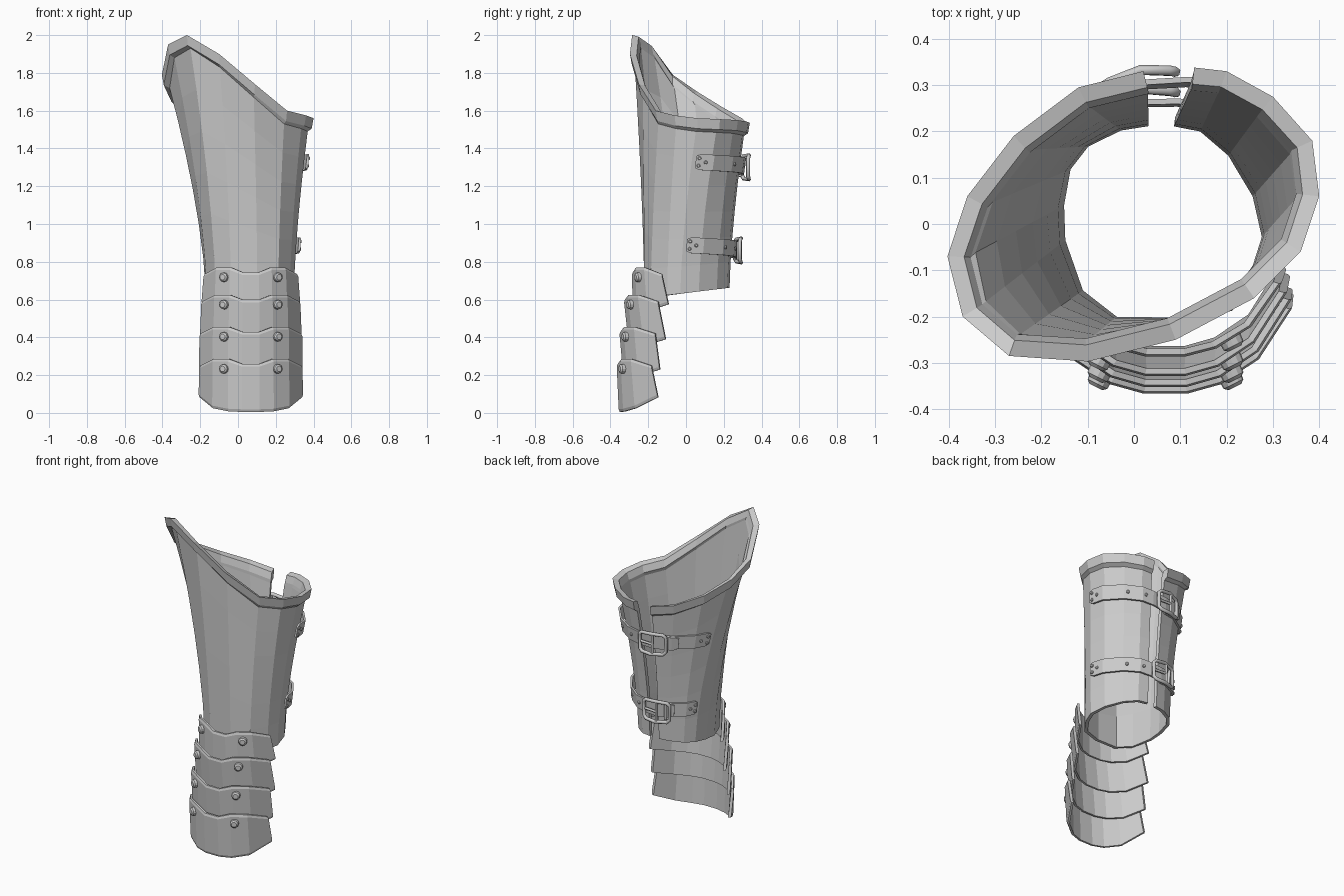
import bpy, bmesh, math
from mathutils import Vector, Matrix

if "Cube" in bpy.data.objects:
    bpy.data.objects.remove(bpy.data.objects["Cube"])


def make(name, bm):
    bmesh.ops.recalc_face_normals(bm, faces=bm.faces)
    me = bpy.data.meshes.new(name)
    bm.to_mesh(me)
    bm.free()
    ob = bpy.data.objects.new(name, me)
    bpy.context.collection.objects.link(ob)
    return ob


def loft(name, cols):
    """Solid from a series of closed cross-sections, capped at both ends."""
    bm = bmesh.new()
    vs = [[bm.verts.new(p) for p in c] for c in cols]
    n = len(cols[0])
    for a, b in zip(vs, vs[1:]):
        for i in range(n):
            k = (i + 1) % n
            bm.faces.new((a[i], a[k], b[k], b[i]))
    bm.faces.new(vs[0])
    bm.faces.new(vs[-1][::-1])
    return make(name, bm)


def stud(name, pos, normal, r, h):
    bm = bmesh.new()
    rot = Vector(normal).to_track_quat('Z', 'Y').to_matrix().to_4x4()
    m = Matrix.Translation(pos) @ rot
    bmesh.ops.create_cone(bm, cap_ends=True, segments=12, radius1=r, radius2=r * .95, depth=h, matrix=m)
    bmesh.ops.create_cone(bm, cap_ends=True, segments=12, radius1=r * .95, radius2=r * .6, depth=h * .4,
                          matrix=m @ Matrix.Translation((0, 0, h * .7)))
    return make(name, bm)


# Forearm shell outlines: top rim (x, y, z) and lower opening (x, y)
TOP = [(.02, .33, 1.53), (-.12, .295, 1.56), (-.26, .19, 1.62), (-.36, .06, 1.70), (-.403, -.07, 1.79),
       (-.37, -.20, 1.95), (-.27, -.285, 2.0), (-.10, -.297, 1.9), (.09, -.25, 1.74), (.26, -.16, 1.60),
       (.36, -.06, 1.575), (.40, .06, 1.56), (.385, .18, 1.555), (.30, .275, 1.55), (.20, .33, 1.54),
       (.13, .338, 1.535)]
LOW = [(.03, .21), (-.03, .20), (-.10, .165), (-.135, .12), (-.15, .04), (-.145, -.04), (-.10, -.15),
       (-.03, -.20), (.10, -.20), (.20, -.17), (.255, -.09), (.275, -.03), (.255, .06), (.20, .15),
       (.14, .20), (.085, .21)]
N = len(TOP)


def normals(ring):
    out = []
    for j in range(N):
        a, b = ring[max(j - 1, 0)], ring[min(j + 1, N - 1)]
        d = Vector((b[0] - a[0], b[1] - a[1])).normalized()
        out.append(Vector((-d.y, d.x, 0)) * -1)
    c = Vector((.05, 0, 0))
    return [n if n.dot(Vector((r[0], r[1], 0)) - c) > 0 else -n for n, r in zip(out, ring)]


NT, NL = normals(TOP), normals(LOW)
LO = [Vector((p[0], p[1], .635 + .13 * p[1])) + n * .021 for p, n in zip(LOW, NL)]
HI = [Vector(p) - n * .022 for p, n in zip(TOP, NT)]


def outer(j, s):
    w = s ** 1.5
    p = LO[j].lerp(HI[j], w)
    p.z = LO[j].z + (HI[j].z - LO[j].z) * s
    return p


cols = []
for j in range(N):
    h = HI[j].z - LO[j].z
    ss = [k / 6 * (1 - .07 / h) for k in range(7)]
    wall = [outer(j, s) for s in ss]
    rim = [HI[j] + NT[j] * o + Vector((0, 0, z))
           for o, z in ((.012, -.055), (.022, 0), (-.014, -.008), (-.028, -.05))]
    inner = [p - NT[j] * .02 for p in reversed(wall)]
    cols.append(wall + rim + inner)
loft("forearm_shell", cols)

# Overlapping hand plates: top z, low z, front y top/low, rear y top/low, half width top/low
CX = .068
PLATES = [(.77, .53, -.29, -.285, -.13, -.095, .25, .262), (.625, .345, -.333, -.305, -.15, -.11, .262, .27),
          (.455, .185, -.357, -.335, -.165, -.14, .272, .275), (.285, .005, -.371, -.36, -.185, -.15, .273, .277)]
HALF = [(1, 1, -.035, 1), (.74, .42, 0, .25), (.44, .13, 0, .04), (.17, .02, -.026, 0)]
PROF = [(-c[0],) + c[1:] for c in HALF] + HALF[::-1]
for i, (zt, zb, yt, yb, rt, rb, wt, wb) in enumerate(PLATES):
    end = .078 if i == 3 else .045
    cols = []
    for fx, d, dt, db in PROF:
        t = Vector((CX + fx * wt, yt + (rt - yt) * d, zt + dt))
        b = Vector((CX + fx * wb, yb + (rb - yb) * d, zb + end * db))
        inn = Vector((-fx, 1 - .7 * abs(fx), 0)).normalized() * .018
        e = (b - t).normalized() * .014
        cols.append([t + inn * .3, t + e, b - e, b + inn * .3, b + inn, t + inn])
    loft("hand_plate_%d" % (i + 1), cols)
    for sx in (-1, 1):
        k = .14 / wt
        y = yt + (rt - yt) * (.13 + (k - .44) / .3 * .29)
        stud("plate_rivet", (CX + sx * .143, y - .004, zt - .052), (sx * .45, -.9, 0), .025, .018)


# Straps follow the shell surface and bridge the back gap
def on_shell(j, z, off):
    a, b, f = int(j) % N, (int(j) + 1) % N, j - int(j)

    def at(k):
        s = (z - LO[k].z) / (HI[k].z - LO[k].z)
        p = outer(k, s)
        p.z = z
        return p + NT[k] * off
    return at(a).lerp(at(b), f)


def strap(name, j0, j1, zf, off, h=.042, th=.012):
    js = sorted({j0, j1, j0 + .2, j1 - .2} | set(range(math.ceil(j0), int(j1) + 1)))
    cols = []
    for j in js:
        hh = h * (.75 if j in (j0, j1) else 1)
        z = zf(j)
        cols.append([on_shell(j, z - hh, off), on_shell(j, z + hh, off),
                     on_shell(j, z + hh, off - th), on_shell(j, z - hh, off - th)])
    loft(name, cols)


def tube(name, pts, r, cyclic):
    cu = bpy.data.curves.new(name, 'CURVE')
    cu.dimensions = '3D'
    cu.bevel_depth = r
    cu.bevel_resolution = 1
    cu.use_fill_caps = True
    sp = cu.splines.new('POLY')
    sp.points.add(len(pts) - 1)
    for q, p in zip(sp.points, pts):
        q.co = (*p, 1)
    sp.use_cyclic_u = cyclic
    bpy.context.collection.objects.link(bpy.data.objects.new(name, cu))


for tag, zc in (("upper", 1.30), ("lower", .86)):
    zf = lambda j: zc + .03 * abs(j - 16) / 5
    strap(tag + "_strap", 11.2, 17.3, zf, .028)
    strap(tag + "_buckle_strap", 16, 18.8, zf, .014)
    # small rivets and strap holes
    for j, dz in ((11.35, .02), (11.35, -.02), (11.65, 0), (13.2, 0), (14.3, 0),
                  (18.65, .02), (18.65, -.02), (18.3, 0)):
        p, q = on_shell(j, zf(j) + dz, .028 if j < 17 else .014), on_shell(j, zf(j) + dz, 0)
        stud(tag + "_strap_rivet", p, p - q, .01, .008)
    # buckle frame, bar and prong
    c = on_shell(16, zc, .042)
    t = (on_shell(15.6, zc, .03) - on_shell(16.5, zc, .03)).normalized()
    n = Vector((-t.y, t.x, 0))
    up = Vector((0, 0, 1))
    P = lambda u, v: c + t * u + up * v + n * (.012 - 3 * u * u)
    tube(tag + "_buckle_frame", [P(u, v) for u, v in (
        (-.085, -.045), (-.07, -.06), (0, -.064), (.06, -.06), (.075, -.045),
        (.075, .045), (.06, .06), (0, .064), (-.07, .06), (-.085, .045))], .011, True)
    tube(tag + "_buckle_bar", [P(-.01, -.06), P(-.01, .06)], .008, False)
    tube(tag + "_buckle_prong", [P(-.01, 0), P(.08, 0)], .008, False)
    # keeper loop around the strap tail
    tube(tag + "_keeper", [on_shell(16.75, zc + v, .034) for v in (-.05, .05)], .009, False)
